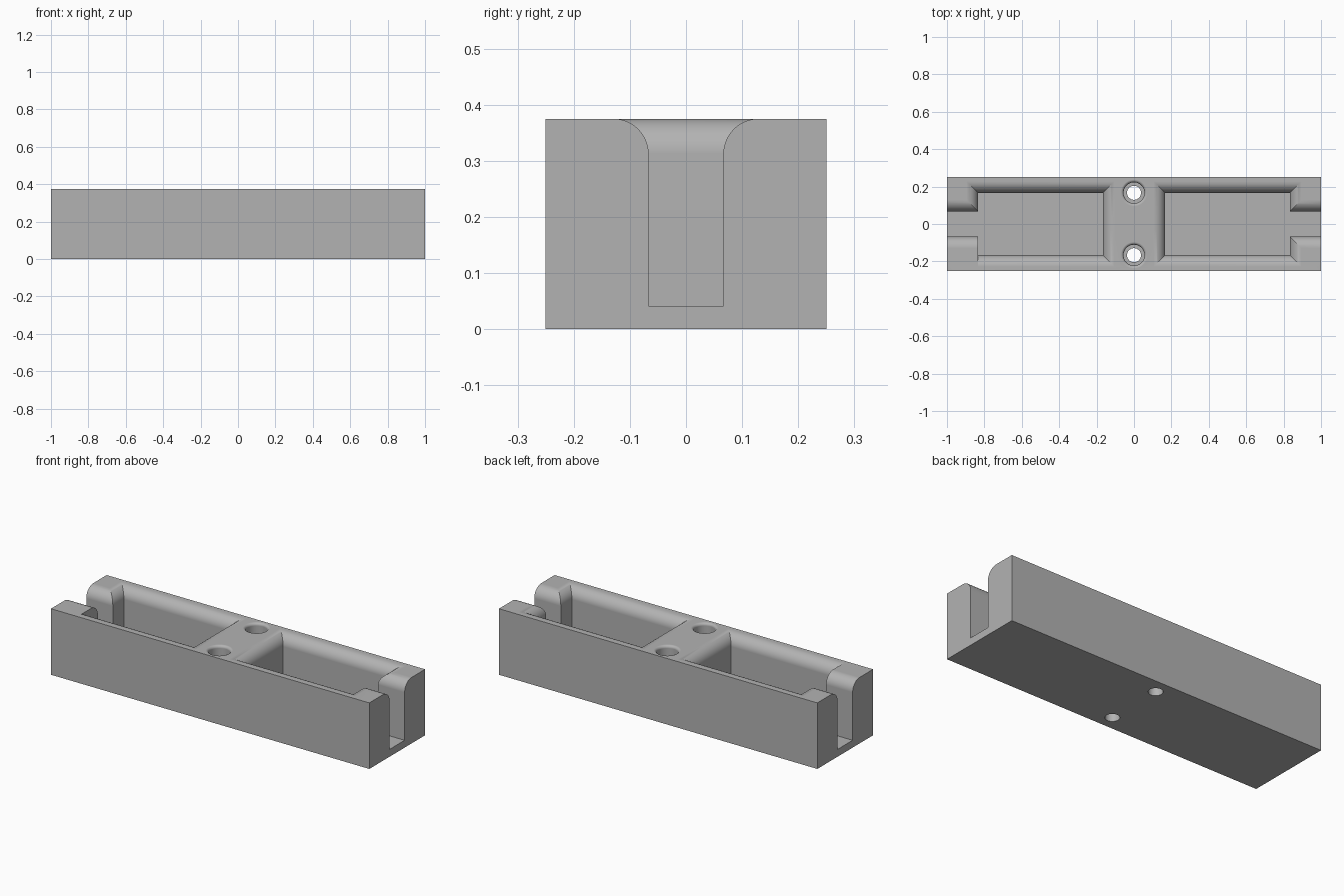
import bpy, bmesh, math

cube = bpy.data.objects.get("Cube")
if cube:
    bpy.data.objects.remove(cube, do_unlink=True)

HEIGHT, FLOOR, ROUND = 0.375, 0.0417, 0.0625
ABOVE = HEIGHT + 0.1

grey = bpy.data.materials.new("plain grey")
grey.use_nodes = True
grey.diffuse_color = (0.45, 0.45, 0.45, 1)
grey.node_tree.nodes["Principled BSDF"].inputs["Base Color"].default_value = grey.diffuse_color


def loft(name, rings):
    """Closed solid through a stack of rings with equal point counts."""
    bm = bmesh.new()
    loops = [[bm.verts.new(p) for p in ring] for ring in rings]
    count = len(loops[0])
    for low, high in zip(loops, loops[1:]):
        for i in range(count):
            j = (i + 1) % count
            bm.faces.new((low[i], low[j], high[j], high[i]))
    bm.faces.new(loops[0][::-1])
    bm.faces.new(loops[-1])
    bmesh.ops.recalc_face_normals(bm, faces=bm.faces)
    mesh = bpy.data.meshes.new(name)
    bm.to_mesh(mesh)
    bm.free()
    mesh.materials.append(grey)
    obj = bpy.data.objects.new(name, mesh)
    bpy.context.collection.objects.link(obj)
    return obj


def rect(x0, x1, y0, y1, z):
    return [(x0, y0, z), (x1, y0, z), (x1, y1, z), (x0, y1, z)]


def flare_steps(radius, steps):
    """Height and outward offset along a rounded upper edge."""
    for i in range(steps + 1):
        a = math.pi / 2 * i / steps
        yield HEIGHT - radius + radius * math.sin(a), radius * (1 - math.cos(a))


def pocket(name, x0, x1, y0, y1, flare):
    """Box cutter; flare says which of its x0, x1, y0, y1 sides round outwards."""
    a, b, c, d = flare
    levels = [(FLOOR, 0), *flare_steps(ROUND, 12), (ABOVE, ROUND)]
    return loft(name, [rect(x0 - a * o, x1 + b * o, y0 - c * o, y1 + d * o, z)
                       for z, o in levels])


def circle(y, r, z, n=48):
    return [(r * math.cos(math.tau * i / n), y + r * math.sin(math.tau * i / n), z)
            for i in range(n)]


def screw_hole(name, y):
    """Through hole with a wider, softly rounded seat for the screw head."""
    bore, seat, edge = 0.0375, 0.056, 0.015
    levels = [(-0.1, bore), (0.2, bore), (0.2, seat)]
    levels += [(z, seat + o) for z, o in flare_steps(edge, 5)]
    levels.append((ABOVE, seat + edge))
    return loft(name, [circle(y, r, z) for z, r in levels])


# Solid block
body = loft("holder_body", [rect(-1, 1, -0.25, 0.25, z) for z in (0, HEIGHT)])

# Cutters: two pockets in halves, end slots and screw holes
cutters = []
INNER, OUTER, SIDE, SLOT = 0.1667, 0.8333, 0.1667, 0.0667
for sx in (-1, 1):
    x0, x1 = sorted((sx * INNER, sx * OUTER))
    for sy in (-1, 1):
        y0, y1 = sorted((sy * SIDE, -sy * 0.03))
        # one end post keeps a square inner edge
        square = sx < 0 and sy < 0
        cutters.append(pocket("pocket_cutter", x0, x1, y0, y1,
                              (not square, True, sy < 0, sy > 0)))
    s0, s1 = sorted((sx * 0.5, sx * 1.1))
    cutters.append(pocket("slot_cutter", s0, s1, -SLOT, SLOT, (False, False, True, True)))
for y in (-SIDE, SIDE):
    cutters.append(screw_hole("screw_hole_cutter", y))

# Cut the block
bpy.ops.object.select_all(action="DESELECT")
body.select_set(True)
bpy.context.view_layer.objects.active = body
for cutter in cutters:
    cutter.hide_render = True
    mod = body.modifiers.new("cut", "BOOLEAN")
    mod.operation, mod.solver, mod.object = "DIFFERENCE", "EXACT", cutter
    bpy.ops.object.modifier_apply(modifier=mod.name)
    bpy.data.objects.remove(cutter, do_unlink=True)

# Smooth rounded edges, crisp corners
bpy.ops.object.shade_smooth_by_angle(angle=math.radians(25))
normals = body.modifiers.new("even_normals", "WEIGHTED_NORMAL")
normals.keep_sharp = True
